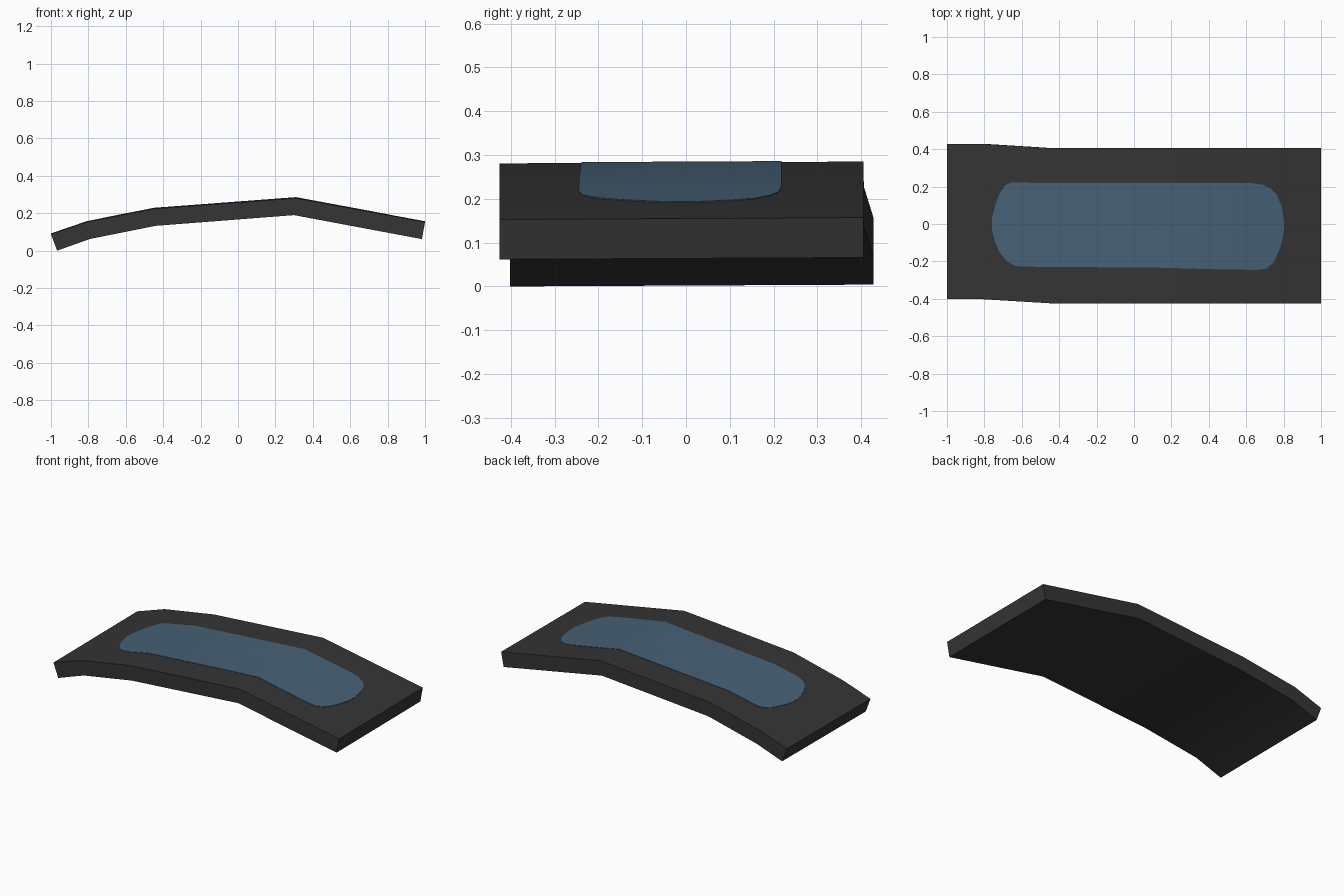
import bpy, bmesh

if "Cube" in bpy.data.objects:
    bpy.data.objects.remove(bpy.data.objects["Cube"])

def material(name, rgb):
    m = bpy.data.materials.new(name)
    m.diffuse_color = (*rgb, 1)
    m.use_nodes = True
    m.node_tree.nodes["Principled BSDF"].inputs["Base Color"].default_value = m.diffuse_color
    return m

dark = material("dark grey", (0.035, 0.035, 0.035))
blue = material("slate blue", (0.062, 0.120, 0.181))

# side profile, left to right: (x top, z top, x bottom, z bottom, y front, y back)
SECTIONS = [(-1.0, 0.09, -0.967, 0.002, -0.402, 0.428),
            (-0.81, 0.155, -0.79, 0.065, -0.402, 0.428),
            (-0.45, 0.226, -0.44, 0.135, -0.424, 0.406),
            (0.31, 0.283, 0.30, 0.192, -0.426, 0.405),
            (1.0, 0.155, 0.983, 0.064, -0.426, 0.405)]

def tilt(y):
    return 0.005 * y

def top_z(x):
    for a, b in zip(SECTIONS, SECTIONS[1:]):
        if x <= b[0] + 1e-6:
            return a[1] + (b[1] - a[1]) * (x - a[0]) / (b[0] - a[0])
    return SECTIONS[-1][1]

def finish(bm, name, mat):
    bmesh.ops.recalc_face_normals(bm, faces=bm.faces[:])
    me = bpy.data.meshes.new(name)
    bm.to_mesh(me)
    bm.free()
    me.materials.append(mat)
    ob = bpy.data.objects.new(name, me)
    bpy.context.collection.objects.link(ob)
    bpy.ops.object.select_all(action='DESELECT')
    ob.select_set(True)
    bpy.context.view_layer.objects.active = ob
    bpy.ops.object.shade_smooth_by_angle(angle=0.52)
    return ob

# bent slab: a ring of four corners per section, joined along x
bm = bmesh.new()
rings = []
for xt, zt, xb, zb, y0, y1 in SECTIONS:
    rings.append([bm.verts.new((x, y, z + tilt(y))) for x, y, z in
                  ((xt, y0, zt), (xt, y1, zt), (xb, y1, zb), (xb, y0, zb))])
for a, b in zip(rings, rings[1:]):
    for i in range(4):
        j = (i + 1) % 4
        bm.faces.new((a[i], a[j], b[j], b[i]))
bm.faces.new(rings[0])
bm.faces.new(rings[-1])
finish(bm, "slab", dark)

# rounded inlay plate that follows the bends of the top
OUTLINE = [(-0.66, 0.222), (-0.69, 0.205), (-0.72, 0.16), (-0.745, 0.09),
           (-0.76, 0.03), (-0.76, -0.03), (-0.745, -0.09), (-0.72, -0.15),
           (-0.68, -0.20), (-0.64, -0.222), (-0.60, -0.228), (0.15, -0.234),
           (0.50, -0.244), (0.66, -0.245), (0.71, -0.238), (0.75, -0.20),
           (0.78, -0.13), (0.80, -0.05), (0.803, 0.01), (0.79, 0.09),
           (0.765, 0.155), (0.73, 0.19), (0.69, 0.21), (0.63, 0.218),
           (-0.45, 0.219)]
bm = bmesh.new()
bm.faces.new([bm.verts.new((x, y, 0)) for x, y in OUTLINE])
for s in SECTIONS[1:-1]:
    bmesh.ops.bisect_plane(bm, geom=bm.verts[:] + bm.edges[:] + bm.faces[:],
                           plane_co=(s[0], 0, 0), plane_no=(1, 0, 0))
for v in bm.verts:
    v.co.z = top_z(v.co.x) + tilt(v.co.y) + 0.002
base = bmesh.ops.extrude_face_region(bm, geom=bm.faces[:], use_keep_orig=True)["geom"]
for v in base:
    if isinstance(v, bmesh.types.BMVert):
        v.co.z -= 0.004
finish(bm, "inlay", blue)
